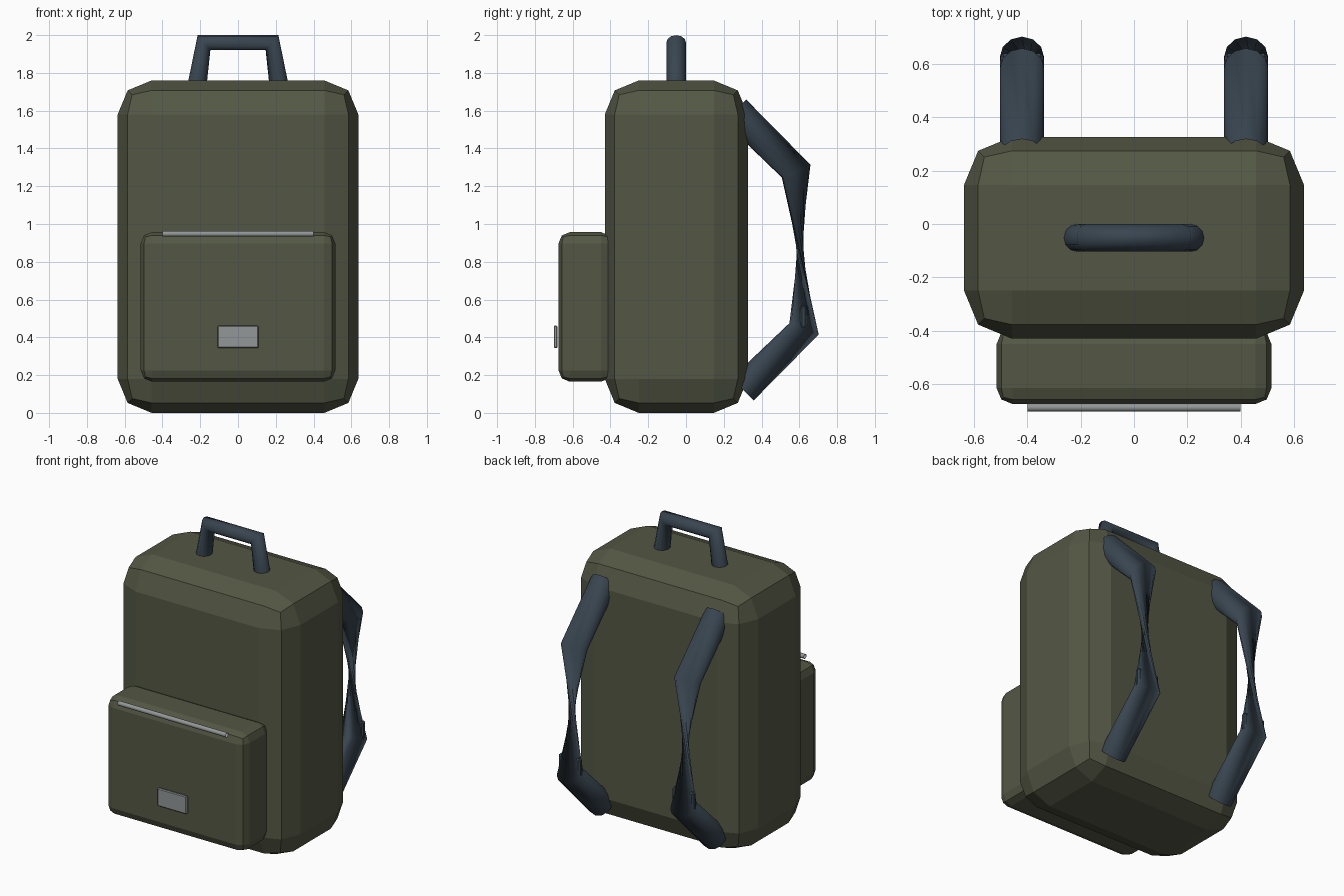
import bpy, bmesh, math
from mathutils import Vector

if "Cube" in bpy.data.objects:
    bpy.data.objects.remove(bpy.data.objects["Cube"])


def material(name, rgb):
    m = bpy.data.materials.new(name)
    m.diffuse_color = (*rgb, 1)
    m.use_nodes = True
    m.node_tree.nodes["Principled BSDF"].inputs["Base Color"].default_value = m.diffuse_color
    return m


OLIVE = material("olive_canvas", (0.088, 0.096, 0.058))
NAVY = material("slate_webbing", (0.040, 0.059, 0.080))
METAL = material("grey_metal", (0.29, 0.31, 0.31))


def add_object(name, bm, mat):
    mesh = bpy.data.meshes.new(name)
    bm.to_mesh(mesh)
    bm.free()
    mesh.materials.append(mat)
    ob = bpy.data.objects.new(name, mesh)
    bpy.context.collection.objects.link(ob)
    return ob


def rounded_box(name, lo, hi, bevel, segments, mat):
    lo, hi = Vector(lo), Vector(hi)
    bm = bmesh.new()
    bmesh.ops.create_cube(bm, size=1)
    for v in bm.verts:
        v.co = (lo + hi) / 2 + v.co * (hi - lo)
    bmesh.ops.bevel(bm, geom=bm.edges[:], offset=bevel, segments=segments,
                    profile=0.5, affect='EDGES')
    return add_object(name, bm, mat)


def tube(name, points, radius, mat, up, sides=12):
    """Open tube along a path; rings at corners follow the bisector."""
    pts = [Vector(p) for p in points]
    bm = bmesh.new()
    rings = []
    for i, p in enumerate(pts):
        t = Vector()
        if i > 0:
            t += (p - pts[i - 1]).normalized()
        if i < len(pts) - 1:
            t += (pts[i + 1] - p).normalized()
        t.normalize()
        side = t.cross(Vector(up)).normalized()
        normal = side.cross(t)
        rings.append([bm.verts.new(p + radius * (side * math.cos(a) + normal * math.sin(a)))
                      for a in (2 * math.pi * k / sides for k in range(sides))])
    for a, b in zip(rings, rings[1:]):
        for k in range(sides):
            n = (k + 1) % sides
            f = bm.faces.new((a[k], b[k], b[n], a[n]))
            f.smooth = True
    return add_object(name, bm, mat)


# Main bag and front pocket
rounded_box("main_body", (-0.637, -0.43, 0), (0.637, 0.327, 1.76), 0.18, 2, OLIVE)
rounded_box("front_pocket", (-0.515, -0.675, 0.165), (0.515, -0.39, 0.957), 0.06, 2, OLIVE)

# Pocket zipper and metal patch
tube("pocket_zipper", [(-0.4, -0.688, 0.948), (0.4, -0.688, 0.948)], 0.015, METAL, (0, 0, 1))
rounded_box("pocket_plate", (-0.108, -0.70, 0.343), (0.108, -0.68, 0.462), 0.005, 1, METAL)

# Carry handle
tube("top_handle", [(-0.222, -0.052, 1.70), (-0.18, -0.052, 1.96),
                    (0.18, -0.052, 1.96), (0.222, -0.052, 1.70)], 0.052, NAVY, (0, 1, 0))

# Shoulder straps: the z-up frame flips halfway, giving the twisted waist
for label, x in (("left", -0.42), ("right", 0.42)):
    tube(label + "_strap", [(x, 0.26, 1.60), (x, 0.583, 1.28),
                            (x, 0.625, 0.445), (x, 0.30, 0.125)], 0.083, NAVY, (0, 0, 1))
    rounded_box(label + "_strap_adjuster", (x - 0.08, 0.603, 0.43),
                (x + 0.08, 0.64, 0.565), 0.01, 1, NAVY)
